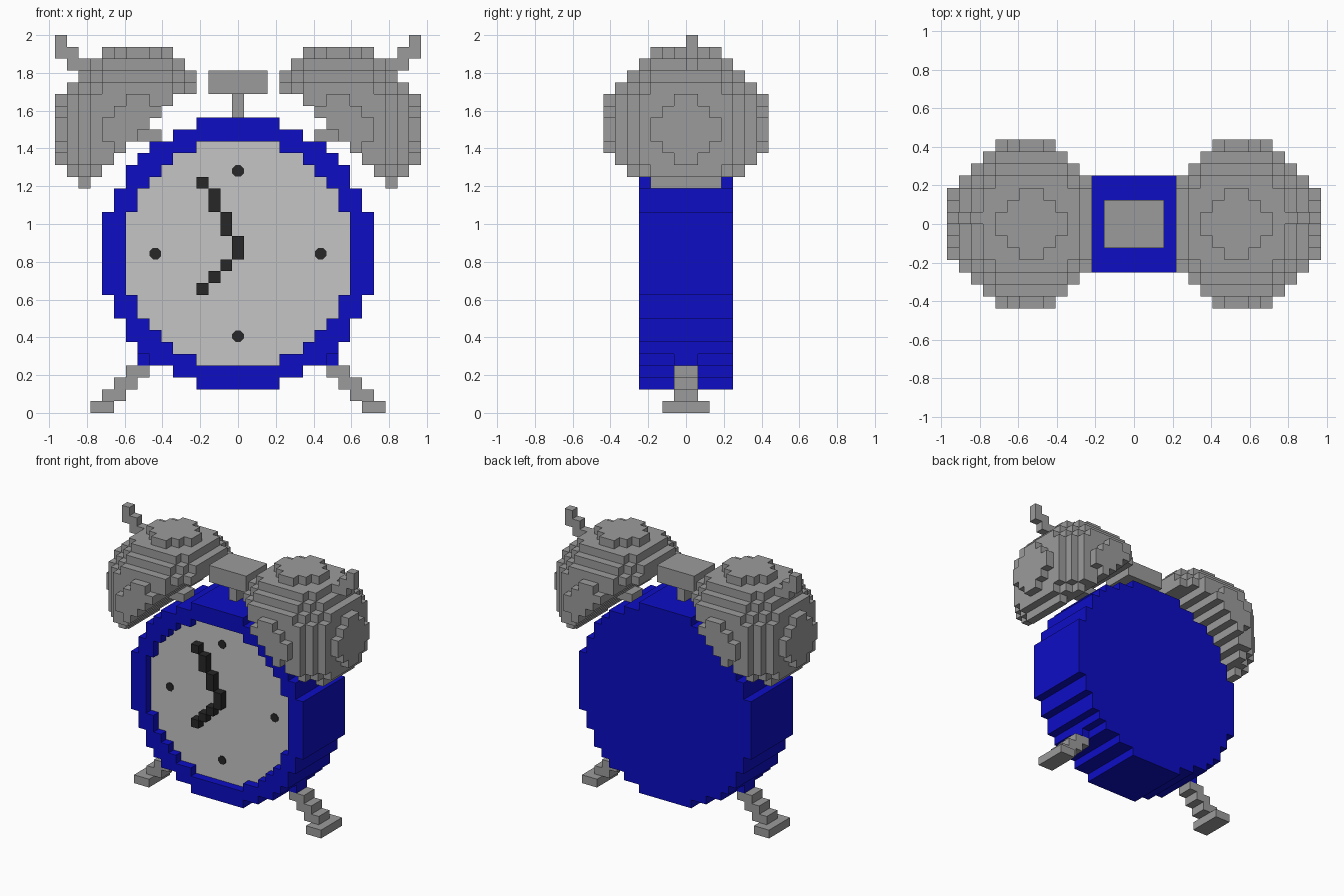
import bpy, bmesh, math
from mathutils import Matrix, Vector

if "Cube" in bpy.data.objects:
    bpy.data.objects.remove(bpy.data.objects["Cube"], do_unlink=True)

V = 0.0625  # edge of one block; columns are centred on x = 0, rows start at z = 0


def material(name, r, g, b):
    m = bpy.data.materials.new(name)
    m.use_nodes = True
    m.diffuse_color = (r, g, b, 1)
    m.node_tree.nodes["Principled BSDF"].inputs["Base Color"].default_value = (r, g, b, 1)
    return m


BLUE = material("blue_enamel", 0.004, 0.004, 0.56)
GREY = material("grey_metal", 0.33, 0.33, 0.33)
PALE = material("pale_dial", 0.56, 0.56, 0.56)
DARK = material("dark_marks", 0.02, 0.02, 0.02)

SIDES = [Vector(d) for d in ((1, 0, 0), (-1, 0, 0), (0, 1, 0), (0, -1, 0), (0, 0, 1), (0, 0, -1))]


def finish(name, bm, mat):
    mesh = bpy.data.meshes.new(name)
    bm.to_mesh(mesh)
    bm.free()
    mesh.materials.append(mat)
    ob = bpy.data.objects.new(name, mesh)
    bpy.context.collection.objects.link(ob)
    return ob


def blocks(name, cells, mat):
    """Outer skin of a set of (column, depth, row) blocks, flat areas merged."""
    cells = set(cells)
    bm = bmesh.new()
    verts = {}

    def corner(p):
        key = tuple(round(c * 2) for c in p)
        if key not in verts:
            verts[key] = bm.verts.new((p.x * V, p.y * V, p.z * V))
        return verts[key]

    for c in cells:
        mid = Vector((c[0], c[1] + 0.5, c[2] + 0.5))
        for n in SIDES:
            if (c[0] + int(n.x), c[1] + int(n.y), c[2] + int(n.z)) in cells:
                continue
            a = Vector((n.y, n.z, n.x)) / 2
            b = n.cross(a)
            bm.faces.new([corner(mid + n / 2 + s * a + t * b)
                          for s, t in ((1, 1), (-1, 1), (-1, -1), (1, -1))])
    bm.normal_update()
    bmesh.ops.dissolve_limit(bm, angle_limit=0.01, verts=bm.verts[:], edges=bm.edges[:])
    return finish(name, bm, mat)


def box(cols, depths, rows):
    """Cells of a block range; all ends exclusive."""
    return {(i, j, k) for i in range(*cols) for j in range(*depths) for k in range(*rows)}


def flip(cells):
    return {(-i, j, k) for i, j, k in cells}


def disc(half_widths, first_row, depths):
    """Stepped round slab from the half widths of its lower rows and its middle."""
    cells = set()
    for k, n in enumerate(half_widths):
        cells |= box((-n, n + 1), depths, (first_row + k, first_row + k + 1))
    return cells


# Casing with a recessed dial
outer = [3, 5, 7, 8, 9, 9, 10, 10]
inner = [3, 5, 6, 7, 8, 8]
outer = outer + [11] * 7 + outer[::-1]
inner = inner + [9] * 7 + inner[::-1]
casing = disc(outer, 2, (-4, 4)) - disc(inner, 4, (-4, -2))
lug = box((8, 9), (-1, 1), (4, 5))
blocks("casing", casing | lug | flip(lug), BLUE)
blocks("dial", disc(inner, 4, (-3, -2)), PALE)

# Hands, each a stepped chain of (column, first row, end row)
chain = ((-3, 19, 20), (-2, 17, 19), (-1, 15, 17), (0, 13, 15),
         (-1, 12, 13), (-2, 11, 12), (-3, 10, 11))
blocks("hands", {(i, -4, k) for i, lo, hi in chain for k in range(lo, hi)}, DARK)

# Hour dots, thin eight-sided plates
for name, i, k in (("top", 0, 20), ("bottom", 0, 6), ("right", -7, 13), ("left", 7, 13)):
    bm = bmesh.new()
    place = (Matrix.Translation((i * V, -3 * V - 0.002, (k + 0.5) * V))
             @ Matrix.Rotation(math.pi / 2, 4, "X") @ Matrix.Rotation(math.pi / 8, 4, "Z"))
    bmesh.ops.create_cone(bm, cap_ends=True, segments=8, radius1=0.033, radius2=0.033,
                          depth=0.006, matrix=place)
    finish("hour_dot_" + name, bm, DARK)

# Carrying knob on top
blocks("knob", box((-2, 3), (-2, 2), (27, 29)) | box((0, 1), (-1, 1), (25, 27)), GREY)

# Leg: stair of blocks down to a wider foot
leg = box((11, 13), (-2, 2), (0, 1))
for k in (1, 2, 3):
    leg |= box((11 - k, 13 - k), (-1, 1), (k, k + 1))

# Bell: ball of blocks cut off along a diagonal
bell = set()
for i, j, k in box((4, 16), (-7, 7), (19, 31)):
    in_ball = (i - 8.5) ** 2 + (j + 0.5) ** 2 + (k - 23.5) ** 2 <= 49
    if in_ball and (i + k >= 32 or (i, k) == (4, 27)):
        bell.add((i, j, k))

# Striker tip above the bell and bracket below it
striker = {(15, 0, 31), (15, 0, 30), (14, 0, 30), (14, 0, 29), (13, 0, 29)}
bracket = box((7, 9), (-1, 1), (23, 24)) - bell

for name, cells in (("leg", leg), ("bell", bell), ("striker", striker), ("bracket", bracket)):
    blocks("left_" + name, cells, GREY)
    blocks("right_" + name, flip(cells), GREY)
